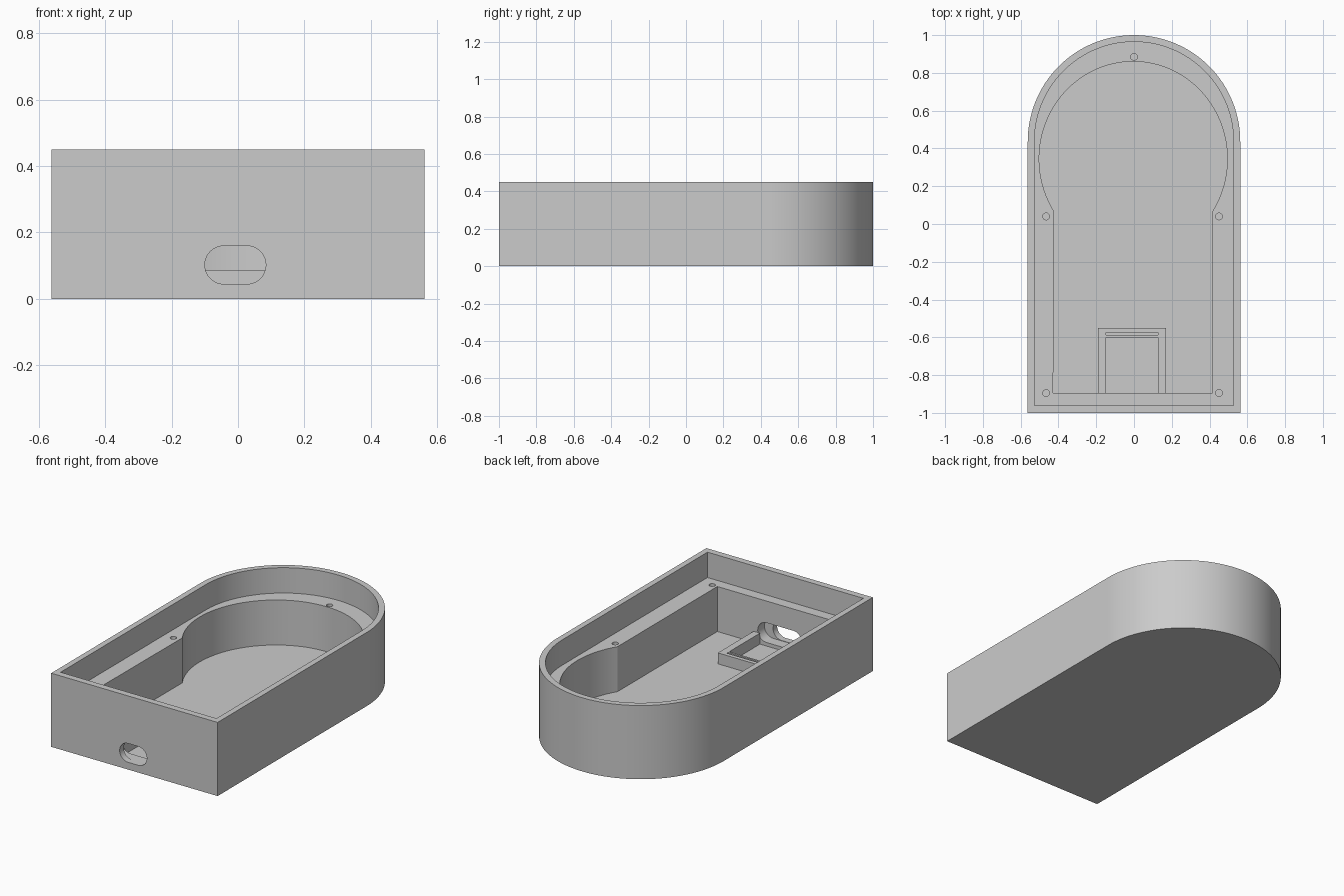
import bpy, bmesh, math
from mathutils import Vector

cube = bpy.data.objects.get("Cube")
if cube:
    bpy.data.objects.remove(cube, do_unlink=True)

grey = bpy.data.materials.new("plain grey")
grey.use_nodes = True
colour = (0.6, 0.6, 0.6, 1)
grey.diffuse_color = colour
grey.node_tree.nodes["Principled BSDF"].inputs["Base Color"].default_value = colour


def arc(cx, cy, rx, ry, start, end, steps):
    """Points along an elliptical arc, angles in degrees."""
    angles = [math.radians(start + (end - start) * i / steps) for i in range(steps + 1)]
    return [(cx + rx * math.cos(a), cy + ry * math.sin(a)) for a in angles]


def prism(name, outline, low, high, along_y=False):
    """Extrude an outline upwards, or towards the back if along_y is set."""
    bm = bmesh.new()
    place = (lambda p: (p[0], low, p[1])) if along_y else (lambda p: (p[0], p[1], low))
    face = bm.faces.new([bm.verts.new(place(p)) for p in outline])
    moved = bmesh.ops.extrude_face_region(bm, geom=[face])["geom"]
    step = Vector((0, high - low, 0)) if along_y else Vector((0, 0, high - low))
    bmesh.ops.translate(bm, vec=step, verts=[v for v in moved if isinstance(v, bmesh.types.BMVert)])
    bmesh.ops.recalc_face_normals(bm, faces=bm.faces)
    mesh = bpy.data.meshes.new(name)
    bm.to_mesh(mesh)
    bm.free()
    mesh.materials.append(grey)
    obj = bpy.data.objects.new(name, mesh)
    bpy.context.collection.objects.link(obj)
    return obj


def select(obj):
    bpy.ops.object.select_all(action="DESELECT")
    obj.select_set(True)
    bpy.context.view_layer.objects.active = obj


def cut(obj, cutter):
    """Subtract the cutter and discard it."""
    mod = obj.modifiers.new("cut", "BOOLEAN")
    mod.operation = "DIFFERENCE"
    mod.solver = "EXACT"
    mod.object = cutter
    select(obj)
    bpy.ops.object.modifier_apply(modifier=mod.name)
    bpy.data.objects.remove(cutter, do_unlink=True)


def arch(half, front):
    """Rectangle with a half-round back end."""
    return [(-half, front), (half, front)] + arc(0, 0.4375, half, half, 0, 180, 96)


def box(x0, x1, y0, y1):
    return [(x0, y0), (x1, y0), (x1, y1), (x0, y1)]


def stadium(cx, cz, half, radius):
    flat = half - radius
    return (arc(cx + flat, cz, radius, radius, -90, 90, 24)
            + arc(cx - flat, cz, radius, radius, 90, 270, 24))


RIM, LEDGE, FLOOR = 0.45, 0.295, 0.02
FRONT = -0.895

# Outer body and the shallow lid recess
body = prism("case_body", arch(0.5625, -1), 0, RIM)
cut(body, prism("recess_cutter", arch(0.527, -0.96), LEDGE, RIM + 0.1))

# Keyhole-shaped pocket
bulge = arc(-0.004, 0.345, 0.498, 0.515, -32.6, 212.6, 120)
pocket = [(-0.428, FRONT), (0.415, FRONT)] + bulge
cut(body, prism("pocket_cutter", pocket, FLOOR, RIM))

# Screw holes in the ledge
for x, y in [(0, 0.885)] + [(x, y) for x in (-0.465, 0.45) for y in (0.04, FRONT)]:
    hole = arc(x, y, 0.018, 0.018, 0, 345, 23)
    cut(body, prism("hole_cutter", hole, LEDGE - 0.15, RIM))

# Cable port, wider on the inside of the wall
cut(body, prism("port_cutter", stadium(-0.008, 0.102, 0.092, 0.0575), -1.1, -0.85, True))
cut(body, prism("port_recess_cutter", stadium(-0.008, 0.102, 0.15, 0.06), -0.96, -0.85, True))

# Board holder on the pocket floor, open to the port, with a narrow slot
holder = prism("board_holder", box(-0.19, 0.17, FRONT, -0.55), FLOOR - 0.01, 0.087)
cut(holder, prism("bay_cutter", box(-0.148, 0.127, -1, -0.6), 0, 0.2))
cut(holder, prism("slot_cutter", box(-0.148, 0.127, -0.588, -0.575), 0, 0.2))

for obj in (body, holder):
    select(obj)
    bpy.ops.object.shade_smooth_by_angle(angle=math.radians(25))
